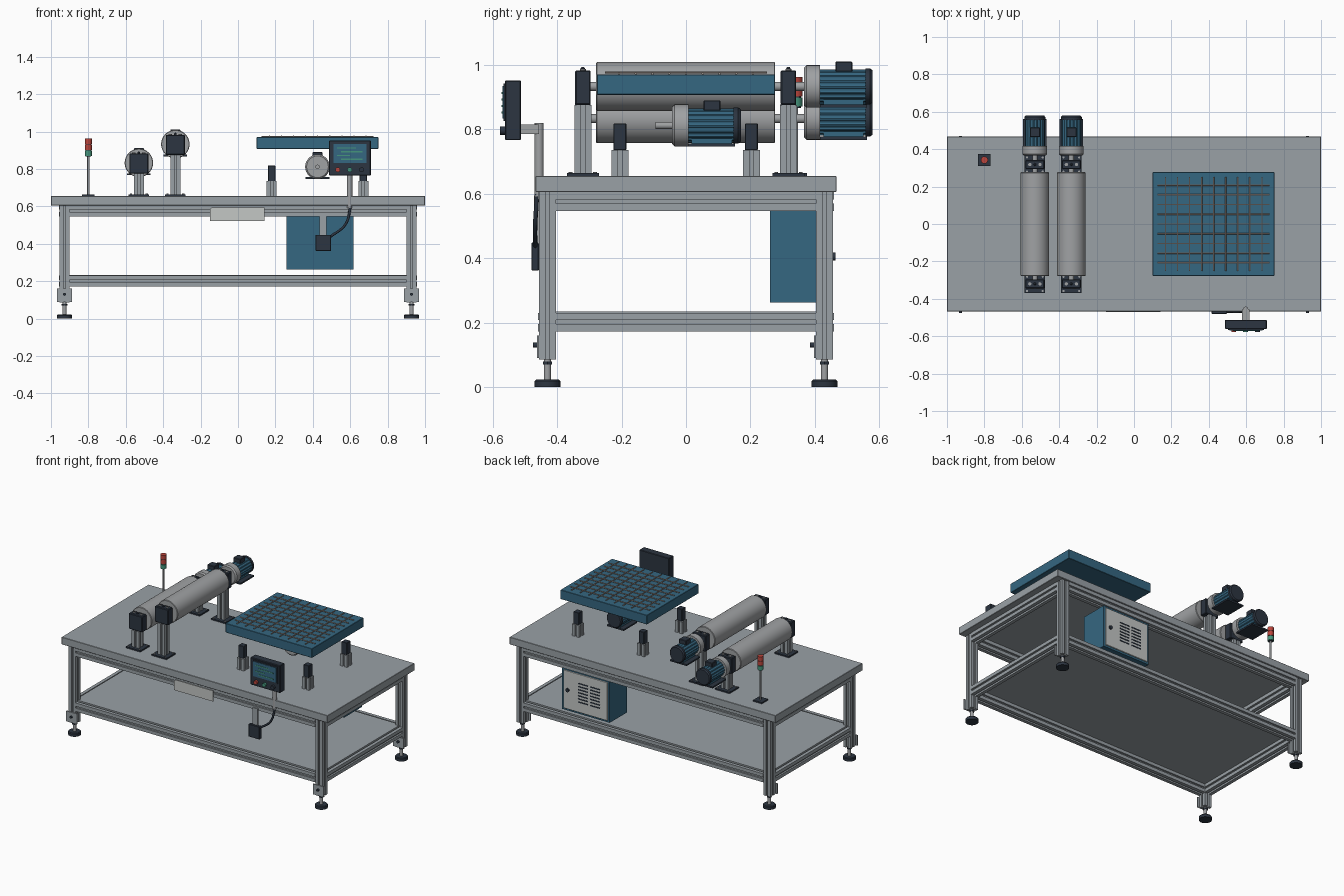
import bpy, bmesh, math
from mathutils import Matrix, Vector

if "Cube" in bpy.data.objects:
    bpy.data.objects.remove(bpy.data.objects["Cube"])


def material(name, rgb):
    m = bpy.data.materials.new(name)
    m.diffuse_color = (*rgb, 1)
    m.use_nodes = True
    m.node_tree.nodes["Principled BSDF"].inputs["Base Color"].default_value = m.diffuse_color
    return m


GRAY = material("aluminium gray", (0.32, 0.355, 0.38))
STEEL = material("roller steel", (0.35, 0.36, 0.37))
BLUE = material("machine blue", (0.036, 0.135, 0.22))
DARK = material("dark slate", (0.025, 0.035, 0.052))
PALE = material("pale panel", (0.55, 0.57, 0.56))
RED = material("signal red", (0.50, 0.06, 0.045))
GREEN = material("signal green", (0.06, 0.30, 0.20))
WIRE = material("warm wire", (0.36, 0.31, 0.28))

# Rotations that carry local z onto the named axis
AXIS = {"x": Matrix.Rotation(math.pi / 2, 4, "Y"),
        "y": Matrix.Rotation(-math.pi / 2, 4, "X"),
        "z": Matrix.Identity(4)}


def finish(name, bm, mat, smooth=False):
    bmesh.ops.recalc_face_normals(bm, faces=bm.faces[:])
    me = bpy.data.meshes.new(name)
    bm.to_mesh(me)
    bm.free()
    me.materials.append(mat)
    if smooth:
        me.shade_smooth()
        me.set_sharp_from_angle(angle=math.radians(35))
    ob = bpy.data.objects.new(name, me)
    bpy.context.collection.objects.link(ob)
    return ob


def box(name, x, y, z, mat, bevel=0):
    """Box from (min, max) pairs."""
    bm = bmesh.new()
    bmesh.ops.create_cube(bm, size=1)
    for v in bm.verts:
        v.co = [(p[0] + p[1]) / 2 + c * (p[1] - p[0]) for p, c in zip((x, y, z), v.co)]
    if bevel:
        bmesh.ops.bevel(bm, geom=bm.edges[:], offset=bevel, segments=1, affect="EDGES")
    return finish(name, bm, mat)


def prism(name, pts, start, length, axis, mat, smooth=False):
    """Extrude a 2D outline along an axis."""
    bm = bmesh.new()
    f = bm.faces.new([bm.verts.new((a, b, 0)) for a, b in pts])
    top = bmesh.ops.extrude_face_region(bm, geom=[f])["geom"]
    bmesh.ops.translate(bm, vec=(0, 0, length),
                        verts=[g for g in top if isinstance(g, bmesh.types.BMVert)])
    bm.transform(Matrix.Translation(start) @ AXIS[axis])
    return finish(name, bm, mat, smooth)


def lathe(name, prof, start, axis, mat, n=32):
    """Revolve (radius, height) pairs about an axis, capped at both ends."""
    bm = bmesh.new()
    rings = [[bm.verts.new((r * math.cos(2 * math.pi * i / n), r * math.sin(2 * math.pi * i / n), h))
              for i in range(n)] for r, h in prof]
    for a, b in zip(rings, rings[1:]):
        for i in range(n):
            j = (i + 1) % n
            bm.faces.new((a[i], a[j], b[j], b[i]))
    bm.faces.new(rings[0])
    bm.faces.new(rings[-1])
    bm.transform(Matrix.Translation(start) @ AXIS[axis])
    return finish(name, bm, mat, True)


def cyl(name, r, start, length, axis, mat, n=24):
    return lathe(name, [(r, 0), (r, length)], start, axis, mat, n)


def extrusion(name, start, length, axis, half=0.0265):
    """Slotted square aluminium bar."""
    w, d = 0.22 * half, 0.4 * half
    side = [(half, -w), (half - d, -w), (half - d, w), (half, w), (half, half)]
    pts = []
    for k in range(4):
        c, s = ((1, 0), (0, 1), (-1, 0), (0, -1))[k]
        pts += [(a * c - b * s, a * s + b * c) for a, b in side]
    return prism(name, pts, start, length, axis, GRAY)


def around(c, half):
    return (c - half, c + half)


# Table top and lower shelf
box("table_top", (-1, 1), (-0.467, 0.467), (0.605, 0.655), GRAY, 0.002)
box("lower_shelf", (-0.925, 0.925), (-0.425, 0.425), (0.229, 0.234), GRAY)

# Frame legs, brackets and levelling feet
LX, LY = 0.928, 0.43
for sx in (-1, 1):
    for sy in (-1, 1):
        x, y = sx * LX, sy * LY
        extrusion("frame_leg", (x, y, 0.085), 0.52, "z")
        box("leg_bracket", around(x, 0.04), around(y - 0.0295, 0.0035), (0.09, 0.16), GRAY)
        cyl("bracket_bolt", 0.008, (x, y - 0.045, 0.13), 0.014, "y", DARK, 12)
        cyl("foot_stem", 0.011, (x, y, 0.02), 0.068, "z", STEEL, 16)
        cyl("foot_nut", 0.016, (x, y, 0.07), 0.009, "z", DARK, 6)
        lathe("foot_pad", [(0.04, 0), (0.04, 0.018), (0.036, 0.023)], (x, y, 0), "z", DARK)

# Horizontal rails
for z in (0.2015, 0.576):
    for s in (-1, 1):
        extrusion("long_rail", (-LX + 0.026, s * LY, z), 2 * LX - 0.052, "x", 0.029)
        extrusion("short_rail", (s * LX, -LY + 0.026, z), 2 * LY - 0.052, "y", 0.029)


def motor(x, y, z):
    """Gear motor pointing along y, starting at its gearbox face."""
    lathe("gearbox", [(0.058, 0), (0.066, 0.008), (0.066, 0.05)], (x, y, z), "y", STEEL)
    fins = []
    for i in range(72):
        a, r = 2 * math.pi * i / 72, (0.053 if i % 4 < 2 else 0.0495)
        fins.append((r * math.cos(a), r * math.sin(a)))
    prism("motor_body", fins, (x, y + 0.05, z), 0.142, "y", BLUE)
    lathe("fan_cover", [(0.056, 0), (0.056, 0.014), (0.05, 0.022)], (x, y + 0.191, z), "y", DARK)
    box("terminal_box", around(x, 0.027), (y + 0.098, y + 0.15), (z + 0.045, z + 0.078), DARK, 0.003)
    box("motor_foot", around(x, 0.063), (y + 0.05, y + 0.195), (z - 0.066, z - 0.056), DARK)
    box("foot_web", around(x, 0.03), (y + 0.06, y + 0.185), (z - 0.058, z - 0.04), BLUE)


# Two rollers with bearing stands and drive motors
for x, z in ((-0.53, 0.833), (-0.335, 0.933)):
    lathe("roller", [(0.073, 0), (0.076, 0.003), (0.076, 0.553), (0.073, 0.556)],
          (x, -0.279, z), "y", STEEL, 48)
    cyl("roller_shaft", 0.014, (x, -0.34, z), 0.71, "y", STEEL)
    for y in (-0.32, 0.318):
        box("stand_base", around(x, 0.055), around(y, 0.05), (0.655, 0.664), DARK)
        extrusion("stand_post", (x, y, 0.664), z - 0.057 - 0.664, "z")
        box("bearing_block", around(x, 0.051), around(y, 0.024), (z - 0.057, z + 0.05), DARK, 0.004)
        for dx in (-0.027, 0.027):
            cyl("block_bolt", 0.009, (x + dx, y, z + 0.05), 0.004, "z", STEEL, 12)
            for dy in (-0.038, 0.038):
                cyl("base_bolt", 0.006, (x + dx * 1.55, y + dy, 0.664), 0.004, "z", STEEL, 8)
        lathe("grease_nipple", [(0.007, 0), (0.007, 0.006), (0.003, 0.011)],
              (x, y, z + 0.05), "z", DARK, 12)
    motor(x, 0.366, z)

# Blue tray with wire grid
box("tray", (0.10, 0.75), (-0.277, 0.277), (0.907, 0.97), BLUE, 0.002)
for i in range(9):
    cyl("grid_wire_long", 0.0035, (0.125, -0.208 + 0.052 * i, 0.973), 0.60, "x", WIRE, 8)
    cyl("grid_wire_cross", 0.0035, (0.168 + 0.0645 * i, -0.252, 0.976), 0.504, "y", WIRE, 8)

# Tray supports and tray motor
for x in (0.18, 0.67):
    for y in (-0.205, 0.203):
        extrusion("support_post", (x, y, 0.655), 0.08, "z")
        box("support_pad", around(x, 0.02), around(y, 0.02), (0.735, 0.818), DARK, 0.002)
cyl("tray_motor_shaft", 0.011, (0.425, -0.095, 0.812), 0.06, "y", STEEL)
motor(0.425, -0.043, 0.812)

# Stack light
SX, SY = -0.80, 0.342
box("light_base", around(SX, 0.033), around(SY, 0.033), (0.655, 0.664), DARK)
cyl("light_pole", 0.006, (SX, SY, 0.66), 0.22, "z", STEEL, 12)
for z, m in ((0.870, GREEN), (0.902, RED), (0.934, RED)):
    cyl("light_collar", 0.015, (SX, SY, z - 0.004), 0.006, "z", DARK)
    cyl("light_segment", 0.019, (SX, SY, z), 0.028, "z", m)

# Operator panel on its pole
cyl("panel_pole", 0.014, (0.597, -0.456, 0.592), 0.228, "z", STEEL)
box("panel_arm", around(0.597, 0.02), (-0.515, -0.456), (0.785, 0.815), STEEL)
box("panel_housing", (0.487, 0.71), (-0.562, -0.512), (0.766, 0.952), DARK, 0.003)
box("screen_bezel", (0.503, 0.694), (-0.567, -0.561), (0.825, 0.942), DARK)
box("screen", (0.511, 0.686), (-0.570, -0.566), (0.833, 0.934), BLUE)
for z, a, b in ((0.912, 0.53, 0.63), (0.892, 0.55, 0.665), (0.872, 0.53, 0.60), (0.852, 0.55, 0.665)):
    box("screen_line", (a, b), (-0.572, -0.569), around(z, 0.003), GREEN)
for x, m in ((0.533, RED), (0.597, GREEN), (0.661, DARK)):
    cyl("panel_button", 0.013, (x, -0.577, 0.796), 0.016, "y", m, 20)

# Junction box, bracket and cable
box("junction_bracket", (0.437, 0.474), (-0.467, -0.458), (0.43, 0.56), GRAY)
box("junction_box", (0.415, 0.497), (-0.480, -0.457), (0.362, 0.448), DARK, 0.002)
cu = bpy.data.curves.new("cable", "CURVE")
cu.dimensions = "3D"
cu.bevel_depth, cu.bevel_resolution, cu.resolution_u = 0.007, 2, 10
sp = cu.splines.new("BEZIER")
path = [(0.602, -0.462, 0.60), (0.575, -0.468, 0.505), (0.49, -0.468, 0.435)]
sp.bezier_points.add(2)
for p, co in zip(sp.bezier_points, path):
    p.co = co
    p.handle_left_type = p.handle_right_type = "AUTO"
cu.materials.append(DARK)
cable = bpy.data.objects.new("cable", cu)
bpy.context.collection.objects.link(cable)
bpy.context.view_layer.objects.active = cable
cable.select_set(True)
bpy.ops.object.convert(target="MESH")

# Blank plate on the front edge
prism("front_plate", [(-0.15, -0.585), (-0.14, -0.595), (0.142, -0.595), (0.142, -0.523), (-0.15, -0.523)],
      (0, -0.471, 0), 0.005, "y", PALE)

# Electrical cabinet with rear door, vents and latch
box("cabinet", (0.26, 0.617), (0.26, 0.448), (0.262, 0.547), BLUE)
box("cabinet_door", (0.272, 0.605), (0.448, 0.455), (0.274, 0.535), PALE, 0.002)
for i in range(7):
    for x in (0.365, 0.455):
        box("door_vent", around(x, 0.037), (0.454, 0.457), around(0.345 + 0.021 * i, 0.004), DARK)
cyl("door_latch", 0.012, (0.57, 0.454, 0.405), 0.010, "y", DARK, 16)
